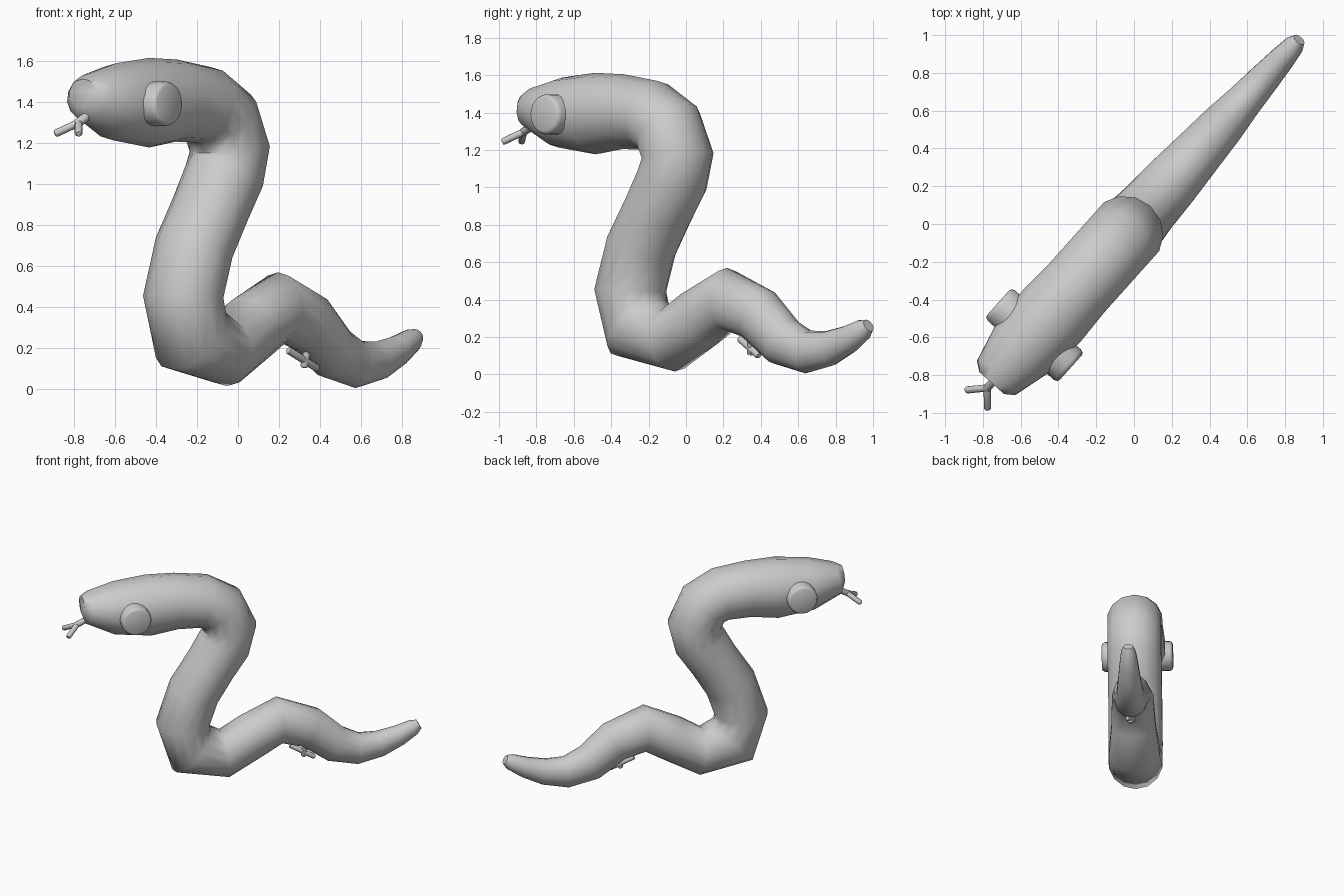
import bpy, bmesh, math
from mathutils import Vector

cube = bpy.data.objects.get("Cube")
if cube:
    bpy.data.objects.remove(cube)

grey = bpy.data.materials.new("plain_grey")
grey.use_nodes = True
grey.diffuse_color = (0.6, 0.6, 0.6, 1)
grey.node_tree.nodes["Principled BSDF"].inputs["Base Color"].default_value = (0.6, 0.6, 0.6, 1)

# The snake lies in an upright plane turned about z: along it, and across it
ALONG = Vector((0.667, 0.745, 0))
ACROSS = Vector((0.745, -0.667, 0))
UP = Vector((0, 0, 1))


def place(s, w, z):
    return ALONG * s + ACROSS * w + UP * z


def finish(bm, name, angle=60):
    bmesh.ops.recalc_face_normals(bm, faces=bm.faces)
    mesh = bpy.data.meshes.new(name)
    bm.to_mesh(mesh)
    bm.free()
    mesh.materials.append(grey)
    obj = bpy.data.objects.new(name, mesh)
    bpy.context.collection.objects.link(obj)
    bpy.ops.object.select_all(action='DESELECT')
    obj.select_set(True)
    bpy.context.view_layer.objects.active = obj
    bpy.ops.object.shade_smooth_by_angle(angle=math.radians(angle))
    return obj


def loft(name, rings, angle=60):
    """Skin a list of point rings and close both ends."""
    bm = bmesh.new()
    loops = [[bm.verts.new(p) for p in ring] for ring in rings]
    n = len(loops[0])
    for a, b in zip(loops, loops[1:]):
        for i in range(n):
            j = (i + 1) % n
            bm.faces.new((a[i], a[j], b[j], b[i]))
    bm.faces.new(loops[0])
    bm.faces.new(loops[-1])
    return finish(bm, name, angle)


# Body stations from snout to tail: along, height, half depth, half width
stations = [
    (-1.13, 1.44, .07, .09), (-1.09, 1.425, .115, .14), (-.9, 1.40, .188, .19),
    (-.65, 1.395, .218, .21), (-.45, 1.405, .2, .2), (-.25, 1.385, .19, .2),
    (-.13, 1.32, .19, .2), (-.06, 1.17, .19, .2), (-.1, 1.04, .19, .2),
    (-.2, .88, .18, .2), (-.32, .69, .185, .2), (-.4, .45, .19, .2),
    (-.34, .25, .205, .2), (-.1, .185, .17, .19), (.1, .3, .165, .165),
    (.3, .4, .17, .155), (.52, .32, .15, .135), (.7, .175, .135, .12),
    (.87, .12, .115, .1), (1.03, .14, .095, .085), (1.17, .19, .075, .07),
    (1.27, .24, .058, .055), (1.31, .262, .035, .035),
]
SIDES = 14
rings = []
for k, (s, z, deep, wide) in enumerate(stations):
    before, after = stations[max(k - 1, 0)], stations[min(k + 1, len(stations) - 1)]
    t = Vector((after[0] - before[0], after[1] - before[1])).normalized()
    if k == 0:
        t = Vector((1, 0))
    ring = []
    for i in range(SIDES):
        a = math.tau * i / SIDES
        d = deep * math.cos(a)
        ring.append(place(s - t.y * d, wide * math.sin(a), z + t.x * d))
    rings.append(ring)
loft("body", rings)

# Eyes: flat discs with a bevelled rim, one on each side of the head
for side, name in ((1, "left_eye"), (-1, "right_eye")):
    disc = []
    for w, r in ((.12, .108), (.235, .108), (.252, .1), (.258, .088)):
        disc.append([place(-.79 + r * math.cos(math.tau * i / 24), side * w,
                           1.39 + r * math.sin(math.tau * i / 24)) for i in range(24)])
    loft(name, disc, 40)


def rod(name, start, end, radius=.019, sides=8):
    p, q = place(*start), place(*end)
    axis = (q - p).normalized()
    u = axis.orthogonal().normalized()
    v = axis.cross(u)
    circle = [u * math.cos(math.tau * i / sides) + v * math.sin(math.tau * i / sides)
              for i in range(sides)]
    spots = ((p, radius), (q - axis * .008, radius), (q, radius * .7))
    loft(name, [[c + d * r for d in circle] for c, r in spots], 50)


# Forked tongue
rod("tongue_stem", (-1.02, 0, 1.37), (-1.18, 0, 1.29), .022)
for side, name in ((1, "tongue_left_tip"), (-1, "tongue_right_tip")):
    rod(name, (-1.165, 0, 1.297), (-1.25, side * .078, 1.243))

# Small crossed pegs under the tail
rod("belly_peg_long", (.38, -.01, .19), (.55, .03, .1))
rod("belly_peg_short", (.49, .02, .21), (.47, .01, .105))
